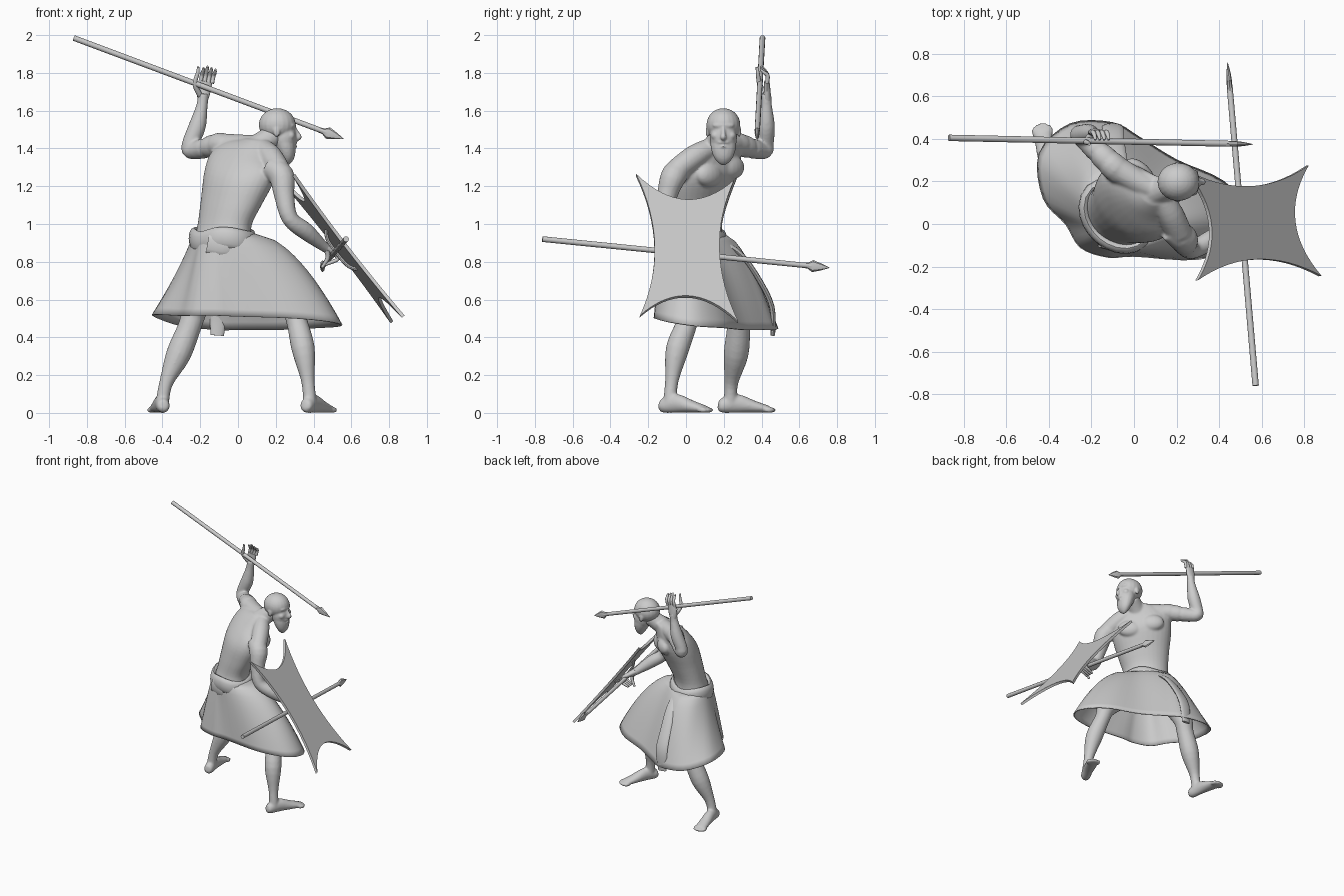
import bpy, bmesh, math
from mathutils import Vector as V, Matrix

def spline(pts, n, closed=False):
    """Catmull-Rom resampling of equal-length number tuples."""
    m, out = len(pts), []
    for i in range(m if closed else m - 1):
        ids = [(i + k) % m if closed else min(max(i + k, 0), m - 1) for k in (-1, 0, 1, 2)]
        q = [pts[j] for j in ids]
        for s in range(n):
            t = s / n
            out.append(tuple(0.5 * (2*b + (c - a)*t + (2*a - 5*b + 4*c - d)*t*t + (3*b - a - 3*c + d)*t**3)
                             for a, b, c, d in zip(*q)))
    if not closed:
        out.append(tuple(pts[-1]))
    return out

def skin(bm, rings, caps=True, loop=False):
    vs = [[bm.verts.new(p) for p in r] for r in rings]
    n = len(vs[0])
    for a, b in zip(vs, vs[1:] + vs[:1] if loop else vs[1:]):
        for i in range(n):
            bm.faces.new((a[i], a[(i+1) % n], b[(i+1) % n], b[i]))
    if caps and not loop:
        bm.faces.new(vs[0][::-1])
        bm.faces.new(vs[-1])

def oval(c, u, v, n=20):
    return [V(c) + u*math.cos(2*math.pi*i/n) + v*math.sin(2*math.pi*i/n) for i in range(n)]

def tube(bm, pts, ref=(0, 0, 1), n=16, sub=4, loop=False):
    """Points are x, y, z, radius across, radius along ref."""
    pts = [tuple(p) if len(p) == 5 else tuple(p) + (p[3],) for p in pts]
    if sub > 1:
        pts = spline(pts, sub, loop)
    m, rings = len(pts), []
    for i, p in enumerate(pts):
        a = pts[(i + 1) % m] if loop else pts[min(i + 1, m - 1)]
        b = pts[i - 1] if loop else pts[max(i - 1, 0)]
        t = (V(a[:3]) - V(b[:3])).normalized()
        u = V(ref).cross(t).normalized()
        rings.append(oval(p[:3], u * max(p[3], .001), t.cross(u) * max(p[4], .001), n))
    skin(bm, rings, loop=loop)

def ball(bm, c, r, rot=0):
    m = Matrix.Translation(c) @ Matrix.Rotation(rot, 4, 'Z') @ Matrix.Diagonal((*r, 1))
    bmesh.ops.create_uvsphere(bm, u_segments=20, v_segments=14, radius=1, matrix=m)

def finish(bm, name, voxel=0, smooth=3, solid=0, angle=40):
    bmesh.ops.recalc_face_normals(bm, faces=bm.faces)
    me = bpy.data.meshes.new(name)
    bm.to_mesh(me)
    bm.free()
    ob = bpy.data.objects.new(name, me)
    bpy.context.collection.objects.link(ob)
    if voxel:
        r = ob.modifiers.new("blend", 'REMESH')
        r.mode, r.voxel_size, r.use_smooth_shade = 'VOXEL', voxel, True
        s = ob.modifiers.new("soften", 'SMOOTH')
        s.factor, s.iterations = 0.5, smooth
    elif angle:
        bpy.ops.object.select_all(action='DESELECT')
        ob.select_set(True)
        bpy.context.view_layer.objects.active = ob
        bpy.ops.object.shade_smooth_by_angle(angle=math.radians(angle))
    if solid:
        s = ob.modifiers.new("thickness", 'SOLIDIFY')
        s.thickness, s.offset = solid, 0
    return ob

L, F, Z = V((-.71, .71, 0)), V((.71, .71, 0)), V((0, 0, 1))

# body: torso, limbs and feet blended together
bm = bmesh.new()
torso = [(-.08, .04, .80, .15, .12, 0), (-.08, .04, .90, .17, .13, 0), (-.07, .05, 1.0, .163, .117, .05),
         (-.035, .07, 1.12, .185, .13, .12), (.005, .10, 1.25, .212, .145, .18), (.03, .12, 1.34, .205, .12, .25),
         (.065, .14, 1.41, .13, .09, .3), (.10, .155, 1.45, .065, .065, .1)]
skin(bm, [oval(p[:3], (L + Z*p[5])*p[3], F*p[4], 32) for p in spline(torso, 4)])
tube(bm, [(.05, .13, 1.36, .075), (.12, .16, 1.42, .065), (.19, .19, 1.47, .06)], ref=(0, 1, 0))
# shoulder slopes and chest
tube(bm, [(.12, .14, 1.41, .05), (.17, .05, 1.36, .062), (.215, -.045, 1.29, .06)], ref=(1, 0, 0))
tube(bm, [(.10, .16, 1.42, .05), (.0, .21, 1.415, .06), (-.08, .26, 1.42, .06)], ref=(1, 1, 0))
for s in (-1, 1):
    ball(bm, V((.085, .18, 1.28 + s*.02)) + L*s*.08, (.09, .05, .065), -math.pi/4)
# right arm down to the shield, left arm raised
tube(bm, [(.17, -.02, 1.30, .06), (.23, -.065, 1.255, .068), (.245, -.10, 1.15, .054), (.275, -.12, 1.03, .044),
          (.36, -.075, .96, .046), (.455, 0, .88, .027), (.48, .02, .865, .026)], ref=(0, 1, 0))
tube(bm, [(-.03, .22, 1.38, .06), (-.09, .265, 1.42, .064), (-.18, .35, 1.40, .054), (-.25, .415, 1.39, .046),
          (-.25, .42, 1.43, .045), (-.215, .425, 1.52, .046), (-.19, .425, 1.63, .03), (-.183, .425, 1.69, .028)], ref=(1, -1, .3))
# legs
tube(bm, [(0, 0, .86, .11), (.15, .01, .73, .095), (.28, .02, .58, .07), (.31, .01, .49, .056), (.345, -.045, .34, .062),
          (.37, -.075, .17, .036), (.38, -.085, .06, .036)], ref=(0, 1, 0))
tube(bm, [(-.12, .12, .86, .11), (-.19, .22, .70, .09), (-.23, .285, .55, .07), (-.255, .28, .46, .062), (-.315, .265, .31, .066),
          (-.38, .24, .16, .037), (-.40, .235, .06, .036)], ref=(0, 1, 0))
# feet with toes
for heel, toe in (((.36, -.125), (.483, .115)), ((-.395, .185), (-.433, .45))):
    h, d = V((*heel, 0)), V((*toe, 0)) - V((*heel, 0))
    side = d.cross(Z).normalized()
    tube(bm, [(*(h + d*t + Z*z), a, b) for t, z, a, b in
              ((-.06, .035, .012, .012), (0, .036, .034, .036), (.3, .05, .037, .05), (.65, .033, .042, .033), (.95, .019, .043, .019))])
    for k in range(-2, 3):
        ball(bm, h + d*(1.0 - .015*k*k) + side*k*.019 + Z*.015, (.012, .028, .015), math.atan2(d.y, d.x) - math.pi/2)
finish(bm, "body", .008, 5)

# head with brow, nose, ears and rounded beard
bm = bmesh.new()
y0 = .198
ball(bm, (.208, y0, 1.525), (.098, .09, .088))
ball(bm, (.245, y0, 1.46), (.066, .072, .09))
ball(bm, (.285, y0, 1.522), (.022, .058, .018))
tube(bm, [(.297, y0, 1.515, .009), (.313, y0, 1.48, .012), (.322, y0, 1.460, .016), (.30, y0, 1.45, .012)], ref=(0, 1, 0))
ball(bm, (.292, y0, 1.432), (.022, .036, .010))
ball(bm, (.29, y0, 1.41), (.023, .024, .009))
tube(bm, [(.245, y0, 1.44, .056, .07), (.255, y0, 1.40, .052, .066), (.262, y0, 1.36, .040, .054), (.262, y0, 1.33, .024, .034),
          (.26, y0, 1.312, .006, .01)], ref=(0, 1, 0))
for s in (-1, 1):
    ball(bm, (.205, y0 + s*.084, 1.49), (.018, .010, .03))
    ball(bm, (.277, y0 + s*.04, 1.468), (.025, .026, .024))
finish(bm, "head", .006, 3)

# hands: palm, fingers and thumb
bm = bmesh.new()
tube(bm, [(-.188, .427, 1.64, .024, .026), (-.182, .43, 1.70, .036, .018), (-.172, .428, 1.755, .036, .014)], ref=(0, 1, 0))
for k in range(4):
    x = -.20 + k*.021
    top = 1.835 - .008*abs(k - 1)
    tube(bm, [(x, .428, 1.745, .011), (x + .008, .432, 1.785, .011), (x + .016, .41, top - .015, .009), (x + .018, .395, top, .005)], ref=(1, 0, 0), n=10)
tube(bm, [(-.20, .42, 1.68, .015), (-.228, .39, 1.74, .013), (-.213, .38, 1.80, .01), (-.211, .375, 1.832, .006)], ref=(1, 0, 0), n=10)
finish(bm, "left_hand")
bm = bmesh.new()
tube(bm, [(.45, 0, .885, .026, .022), (.49, .03, .86, .034, .02), (.525, .05, .835, .034, .016)], ref=(.5, 0, .8))
for k in range(4):
    y = .02 + k*.02
    tube(bm, [(.515, y, .845, .011), (.528, y, .815, .01), (.50, y, .80, .01), (.462, y - .005, .785, .007)], ref=(0, 1, 0), n=10)
tube(bm, [(.47, 0, .86, .014), (.475, .01, .82, .012), (.445, .02, .77, .008)], ref=(0, 1, 0), n=10)
finish(bm, "right_hand")

# skirt: waist oval flaring to an uneven hem (x, y, z, flare power)
hem = [(.545, .05, .46, .55), (.50, -.09, .48, .6), (.30, -.165, .50, .7), (0, -.15, .51, .8), (-.12, -.155, .515, .7),
       (-.25, -.11, .515, .8), (-.32, 0, .515, 1.2), (-.425, .12, .52, 1.4), (-.445, .33, .51, 1.15), (-.30, .47, .46, .75),
       (-.10, .475, .44, .6), (.02, .41, .44, .65), (.20, .30, .44, .8), (.42, .20, .45, .65)]
def waist(a, w=.172, d=.137, z=.95):
    p = V((math.cos(a), math.sin(a), 0))
    return V((-.08, .04, z)) + p / math.sqrt((p.dot(L)/w)**2 + (p.dot(F)/d)**2)
cols = spline(hem, 4, True)
rows = []
for j in range(13):
    t, ring = j / 12, []
    for x, y, z, p in cols:
        w = waist(math.atan2(y - .15, x - .03))
        f = t ** p
        ring.append((w.x + (x - w.x)*f, w.y + (y - w.y)*f, w.z + (z - w.z)*t))
    rows.append(ring)
bm = bmesh.new()
skin(bm, rows, caps=False)
finish(bm, "skirt", solid=.008, angle=30)

# sash: rolled belt, knot fold and hanging end
bm = bmesh.new()
path = [waist(2*math.pi*i/24, .174, .135, .915 + .012*math.sin(i*math.pi/4)) for i in range(24)]
tube(bm, [(*p, .026, .058) for p in path], sub=1, loop=True, n=12)
finish(bm, "belt")
bm = bmesh.new()
tube(bm, [(-.16, -.10, .895, .012, .05), (-.06, -.113, .88, .018, .055), (.02, -.08, .895, .02, .055), (.075, -.03, .91, .015, .04)], n=12)
finish(bm, "belt_fold")
bm = bmesh.new()
tube(bm, [(-.05, .17, .92, .035, .015), (-.07, .29, .84, .04, .014), (-.09, .39, .70, .045, .014), (-.10, .455, .56, .05, .014),
          (-.11, .46, .41, .035, .012)], ref=(0, 1, .6), n=12)
finish(bm, "hanging_sash")

# shield: thin four-pointed hide with hollow edges
bm = bmesh.new()
C, U, W, N = V((.555, .005, .87)), V((-.03, .26, -.015)), V((-.29, -.01, .375)), 16
grid = [[bm.verts.new(C + U*u*(1 - .34*(1 - v*v)) + W*v*(1 - .32*(1 - u*u)))
         for u in (2*i/N - 1 for i in range(N + 1))] for v in (2*j/N - 1 for j in range(N + 1))]
for j in range(N):
    for i in range(N):
        bm.faces.new((grid[j][i], grid[j][i+1], grid[j+1][i+1], grid[j+1][i]))
finish(bm, "shield", solid=.018, angle=0)
bm = bmesh.new()
off = V((-.03, 0, -.022))
tube(bm, [(*(C + W*v + off*k), .01) for v, k in ((.28, .2), (.16, 1), (-.16, 1), (-.28, .2))], ref=(0, 1, 0), n=8)
finish(bm, "shield_grip")

# two spears: round shaft and flat leaf blade
for name, a, b in (("raised_spear", V((-.87, .405, 1.985)), V((.56, .375, 1.45))),
                   ("low_spear", V((.572, -.76, .92)), V((.44, .76, .768)))):
    d = (b - a).normalized()
    n = (b - a).length
    bm = bmesh.new()
    tube(bm, [(*a, .015), (*(a + d*(n - .12)), .014)], n=12, sub=1)
    finish(bm, name + "_shaft")
    bm = bmesh.new()
    tube(bm, [(*(a + d*(n - q)), w, h) for q, w, h in
              ((.14, .014, .014), (.115, .013, .016), (.09, .013, .032), (.05, .010, .02), (0, .001, .001))], n=8, sub=1)
    finish(bm, name + "_blade", angle=25)
